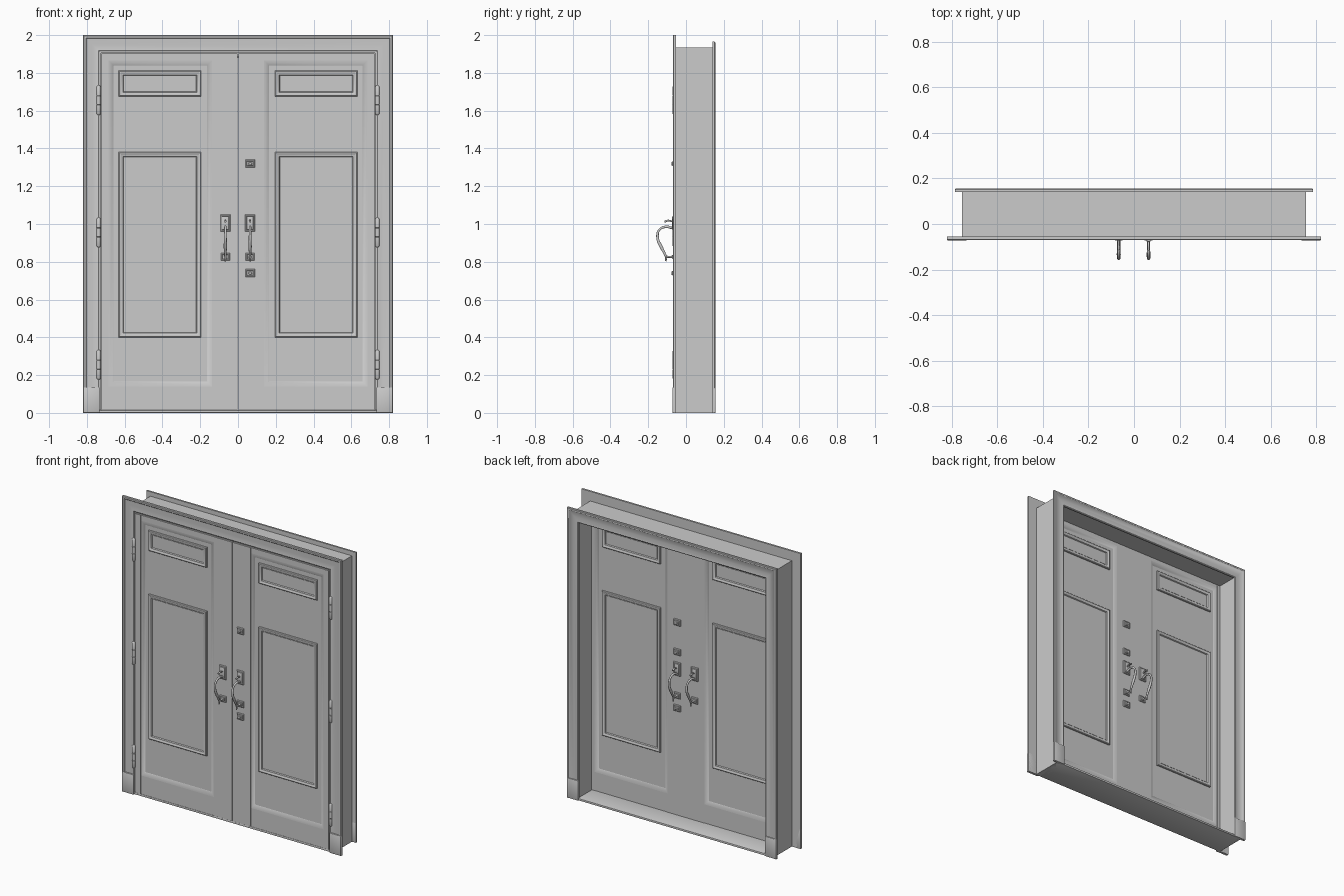
import bpy, bmesh, math
from mathutils import Vector

if "Cube" in bpy.data.objects:
    bpy.data.objects.remove(bpy.data.objects["Cube"])

MID, HALF = -0.031, 0.031      # door leaf centre plane and half thickness


def finish(name, bm, smooth=True):
    bmesh.ops.recalc_face_normals(bm, faces=bm.faces[:])
    me = bpy.data.meshes.new(name)
    bm.to_mesh(me)
    bm.free()
    ob = bpy.data.objects.new(name, me)
    bpy.context.collection.objects.link(ob)
    if smooth:
        bpy.ops.object.select_all(action='DESELECT')
        ob.select_set(True)
        bpy.context.view_layer.objects.active = ob
        bpy.ops.object.shade_smooth_by_angle(angle=math.radians(35))
    return ob


def box(name, x0, x1, y0, y1, z0, z1, bevel=0.0):
    bm = bmesh.new()
    bmesh.ops.create_cube(bm, size=1)
    for v in bm.verts:
        v.co = ((x0 + x1) / 2 + v.co.x * abs(x1 - x0),
                (y0 + y1) / 2 + v.co.y * abs(y1 - y0),
                (z0 + z1) / 2 + v.co.z * (z1 - z0))
    if bevel:
        bmesh.ops.bevel(bm, geom=bm.edges[:], offset=bevel, segments=2,
                        profile=0.5, affect='EDGES')
    return finish(name, bm)


def sweep(name, x0, x1, z0, z1, prof, closed=True):
    """Mitred moulding round a rectangle; profile = (inset, y). Open = no sill."""
    x0, x1 = min(x0, x1), max(x0, x1)
    bm = bmesh.new()
    b = 1 if closed else 0
    corners = [(x0, z0, 1, b), (x0, z1, 1, -1), (x1, z1, -1, -1), (x1, z0, -1, b)]
    rings = [[bm.verts.new((x + dx * d, y, z + dz * d)) for d, y in prof]
             for x, z, dx, dz in corners]
    n = len(prof)
    for i in range(4 if closed else 3):
        a, c = rings[i], rings[(i + 1) % 4]
        for j in range(n):
            k = (j + 1) % n
            bm.faces.new((a[j], a[k], c[k], c[j]))
    if not closed:
        bm.faces.new(rings[0])
        bm.faces.new(rings[3])
    return finish(name, bm)


def lathe(name, loc, axis, prof, seg=16):
    """Turned part; profile = (radius, distance along axis)."""
    bm = bmesh.new()
    rot = Vector((0, 0, 1)).rotation_difference(Vector(axis))
    rings = [[bm.verts.new(Vector(loc) + rot @ Vector((r * math.cos(t), r * math.sin(t), h)))
              for t in [2 * math.pi * i / seg for i in range(seg)]] for r, h in prof]
    for a, c in zip(rings, rings[1:]):
        for i in range(seg):
            bm.faces.new((a[i], a[(i + 1) % seg], c[(i + 1) % seg], c[i]))
    bm.faces.new(rings[0])
    bm.faces.new(rings[-1])
    return finish(name, bm)


def rod(name, pts, radii):
    """Curved rod of varying thickness."""
    cu = bpy.data.curves.new(name, 'CURVE')
    cu.dimensions = '3D'
    cu.bevel_depth, cu.bevel_resolution, cu.resolution_u = 1.0, 3, 6
    cu.use_fill_caps = True
    sp = cu.splines.new('BEZIER')
    sp.bezier_points.add(len(pts) - 1)
    for p, co, r in zip(sp.bezier_points, pts, radii):
        p.co, p.radius = co, r
        p.handle_left_type = p.handle_right_type = 'AUTO'
    ob = bpy.data.objects.new(name, cu)
    bpy.context.collection.objects.link(ob)


# Frame: jamb with door stop, casings on both faces, threshold
sweep("jamb", -0.755, 0.755, 0, 1.935,
      [(0, -0.056), (0.03, -0.056), (0.03, 0.002), (0.05, 0.002), (0.05, 0.142), (0, 0.142)], False)
sweep("front_casing", -0.82, 0.82, 0, 2.0,
      [(0, -0.054), (0, -0.067), (0.004, -0.070), (0.014, -0.070), (0.019, -0.065),
       (0.05, -0.062), (0.075, -0.063), (0.082, -0.066), (0.088, -0.063), (0.088, -0.054)], False)
sweep("back_casing", -0.785, 0.785, 0, 1.965,
      [(0, 0.14), (0, 0.152), (0.004, 0.155), (0.014, 0.155), (0.019, 0.151),
       (0.05, 0.149), (0.075, 0.149), (0.08, 0.152), (0.085, 0.149), (0.085, 0.14)], False)
box("threshold", -0.755, 0.755, -0.062, 0.15, 0, 0.014, 0.003)

for s, side in ((-1, "left"), (1, "right")):
    box(side + "_front_plinth", s * 0.733, s * 0.82, -0.072, -0.054, 0, 0.135, 0.003)
    box(side + "_back_plinth", s * 0.70, s * 0.785, 0.14, 0.156, 0, 0.135, 0.003)
    # Hinge knuckles with ball tips
    for z in (1.655, 0.955, 0.255):
        lathe(side + "_hinge", (s * 0.738, -0.060, z - 0.08), (0, 0, 1),
              [(0.004, 0), (0.008, 0.004), (0.012, 0.01), (0.012, 0.054), (0.010, 0.056),
               (0.012, 0.058), (0.012, 0.102), (0.010, 0.104), (0.012, 0.106),
               (0.012, 0.15), (0.008, 0.156), (0.004, 0.16)])

    # Door leaf: stiles, rails and recessed core
    f, k = MID - HALF, MID + HALF
    xi, xo = s * 0.138, s * 0.685
    box(side + "_meeting_stile", s * 0.0015, xi, f, k, 0.014, 1.902)
    box(side + "_hinge_stile", xo, s * 0.722, f, k, 0.014, 1.902)
    box(side + "_top_rail", xi, xo, f + 0.002, k - 0.002, 1.865, 1.902)
    box(side + "_bottom_rail", xi, xo, f + 0.002, k - 0.002, 0.014, 0.14)
    box(side + "_core_panel", xi, xo, MID - 0.019, MID + 0.019, 0.14, 1.865)

    # Mouldings on both faces: sloped surround, two panel frames, raised fields
    for d, face in ((-1, "front"), (1, "back")):
        y = lambda h: MID + d * h
        tag = side + "_" + face
        sweep(tag + "_recess_slope", xi, xo, 0.14, 1.865,
              [(0, y(0.016)), (0, y(0.029)), (0.006, y(0.028)), (0.024, y(0.021)), (0.028, y(0.016))])
        for part, z0, z1 in (("lower", 0.40, 1.38), ("upper", 1.675, 1.812)):
            sweep(tag + "_" + part + "_moulding", s * 0.195, s * 0.632, z0, z1,
                  [(0, y(0.016)), (0, y(0.026)), (0.004, y(0.030)), (0.010, y(0.031)),
                   (0.016, y(0.028)), (0.022, y(0.027)), (0.028, y(0.016))])
            box(tag + "_" + part + "_field", s * 0.222, s * 0.605, y(0.016), y(0.022),
                z0 + 0.027, z1 - 0.027)


def plate(name, x, z, w, h, d):
    """Stepped escutcheon plate standing on the door face d (-1 front, 1 back)."""
    y = MID + d * HALF
    sweep(name, x - w / 2, x + w / 2, z - h / 2, z + h / 2,
          [(0, y), (0, y + d * 0.005), (0.004, y + d * 0.008),
           (0.007, y + d * 0.008), (0.009, y + d * 0.005), (0.012, y)])
    box(name + "_boss", x - w / 2 + 0.009, x + w / 2 - 0.009, y, y + d * 0.011,
        z - h / 2 + 0.009, z + h / 2 - 0.009, 0.002)


# Handle sets on both doors and both faces
for d, face in ((-1, "front"), (1, "back")):
    y = lambda o: MID + d * (HALF + o)
    for x in (-0.067, 0.064):
        plate(face + "_handle_plate", x, 1.005, 0.052, 0.09, d)
        plate(face + "_handle_foot", x, 0.826, 0.048, 0.04, d)
        rod(face + "_grip",
            [(x, y(0.008), 0.978), (x, y(0.045), 0.985), (x, y(0.080), 0.968), (x, y(0.088), 0.925),
             (x, y(0.070), 0.880), (x, y(0.052), 0.845), (x, y(0.043), 0.822), (x, y(0.046), 0.803)],
            [0.007, 0.007, 0.006, 0.0075, 0.009, 0.0065, 0.0055, 0.004])
        lathe(face + "_grip_post", (x, y(0.008), 0.826), (0, d, 0),
              [(0.009, 0), (0.006, 0.006), (0.005, 0.025), (0.007, 0.034), (0.004, 0.039)])
        rod(face + "_thumb_latch",
            [(x, y(0.008), 1.012), (x, y(0.03), 1.018), (x, y(0.052), 1.013)], [0.004, 0.005, 0.006])
    # Locks on the right door only, with an extra thumb turn inside
    for z in (1.32, 0.74) + ((1.12,) if d > 0 else ()):
        plate(face + "_lock_plate", 0.064, z, 0.05, 0.042, d)
        lathe(face + "_lock_cylinder", (0.064, y(0.006), z), (0, d, 0),
              [(0.009, 0), (0.009, 0.008), (0.007, 0.01)])
